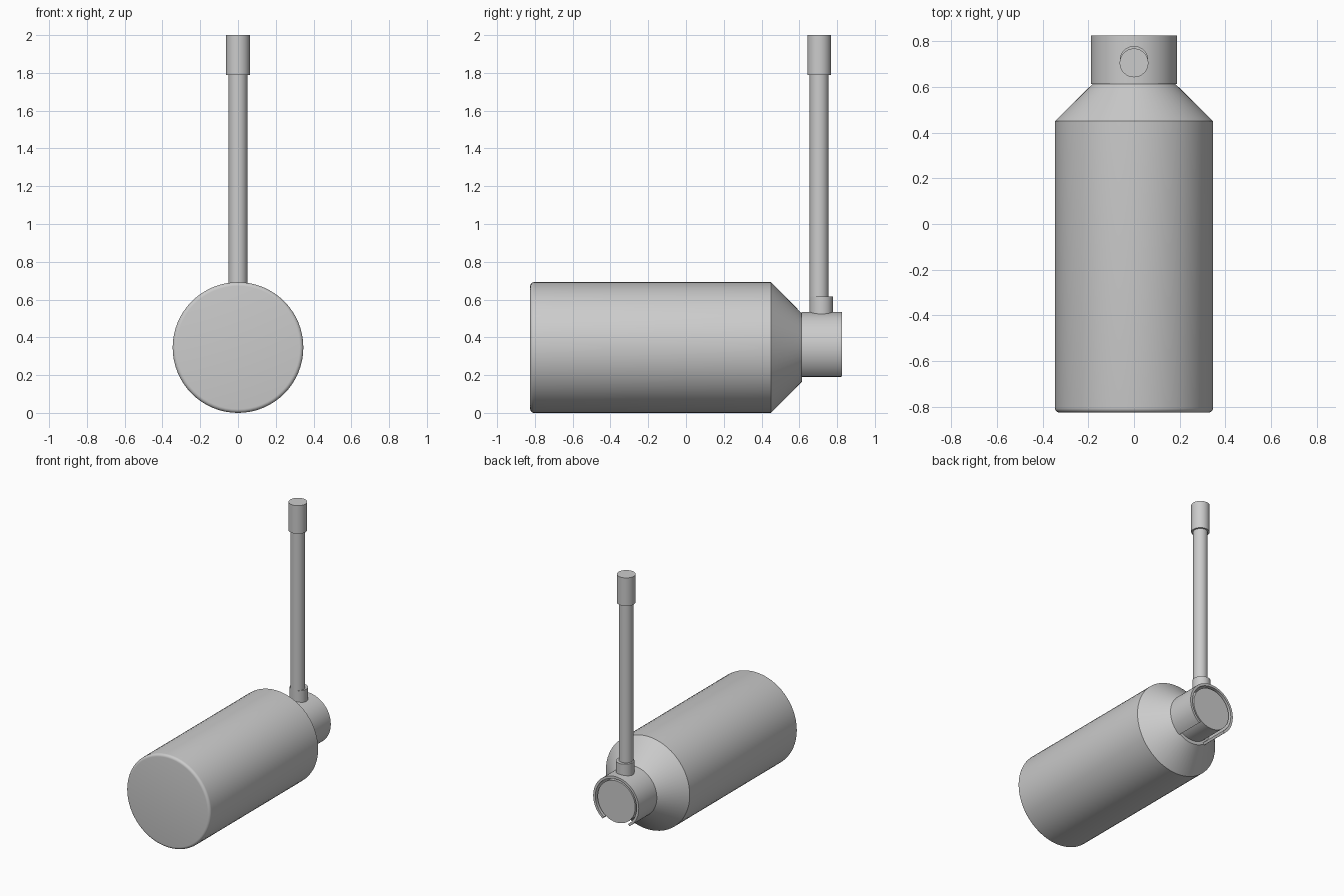
import bpy, bmesh, math

if "Cube" in bpy.data.objects:
    bpy.data.objects.remove(bpy.data.objects["Cube"])

grey = bpy.data.materials.new("plain grey")
grey.diffuse_color = (0.6, 0.6, 0.6, 1)
grey.use_nodes = True
grey.node_tree.nodes["Principled BSDF"].inputs["Base Color"].default_value = grey.diffuse_color
AXIS_Z = 0.346          # height of the lying bottle's axis


def finish(name, bm):
    bmesh.ops.remove_doubles(bm, verts=bm.verts, dist=1e-5)
    bmesh.ops.recalc_face_normals(bm, faces=bm.faces)
    mesh = bpy.data.meshes.new(name)
    bm.to_mesh(mesh)
    bm.free()
    mesh.materials.append(grey)
    ob = bpy.data.objects.new(name, mesh)
    bpy.context.collection.objects.link(ob)
    bpy.ops.object.select_all(action='DESELECT')
    ob.select_set(True)
    bpy.context.view_layer.objects.active = ob
    bpy.ops.object.shade_smooth_by_angle(angle=math.radians(30))
    return ob


def lathe(name, profile, place, n=64):
    """Closed solid from (radius, distance along axis) points."""
    bm = bmesh.new()
    rings = [[bm.verts.new(place(r * math.cos(2 * math.pi * i / n),
                                 r * math.sin(2 * math.pi * i / n), d))
              for i in range(n)] for r, d in profile]
    for a, b in zip(rings, rings[1:]):
        for i in range(n):
            j = (i + 1) % n
            bm.faces.new((a[i], a[j], b[j], b[i]))
    bm.faces.new(rings[0])
    bm.faces.new(rings[-1])
    return finish(name, bm)


def along_y(u, v, d):
    return (u, d, AXIS_Z + v)


def upright(y):
    return lambda u, v, d: (u, y + v, d)


# bottle body: rounded base edge, straight wall, sloping shoulder, inner neck
R, F = 0.346, 0.02
base = [(R - F + F * math.sin(t), -0.825 + F - F * math.cos(t))
        for t in (math.radians(a) for a in range(0, 91, 18))]
lathe("bottle_body", base + [(R, 0.45), (0.18, 0.614), (0.155, 0.614), (0.155, 0.82)],
      along_y)

# clamp collar: split ring around the neck, open at the bottom
bm = bmesh.new()
gap, n = math.radians(36), 48
sections = []
for i in range(n + 1):
    a = -math.pi / 2 + gap + (2 * math.pi - 2 * gap) * i / n
    sections.append([bm.verts.new(along_y(r * math.cos(a), r * math.sin(a), d))
                     for r, d in ((0.17, 0.612), (0.188, 0.612), (0.188, 0.825), (0.17, 0.825))])
for s, t in zip(sections, sections[1:]):
    for k in range(4):
        m = (k + 1) % 4
        bm.faces.new((s[k], s[m], t[m], t[k]))
bm.faces.new(sections[0])
bm.faces.new(sections[-1])
finish("clamp_collar", bm)

# handle: socket on the collar, long rod, end grip
lathe("handle_socket", [(0.062, 0.52), (0.062, 0.615)], upright(0.717), 32)
lathe("handle_rod", [(0.05, 0.525), (0.05, 1.80)], upright(0.705), 32)
lathe("handle_grip", [(0.063, 1.79), (0.063, 2.0)], upright(0.705), 32)
